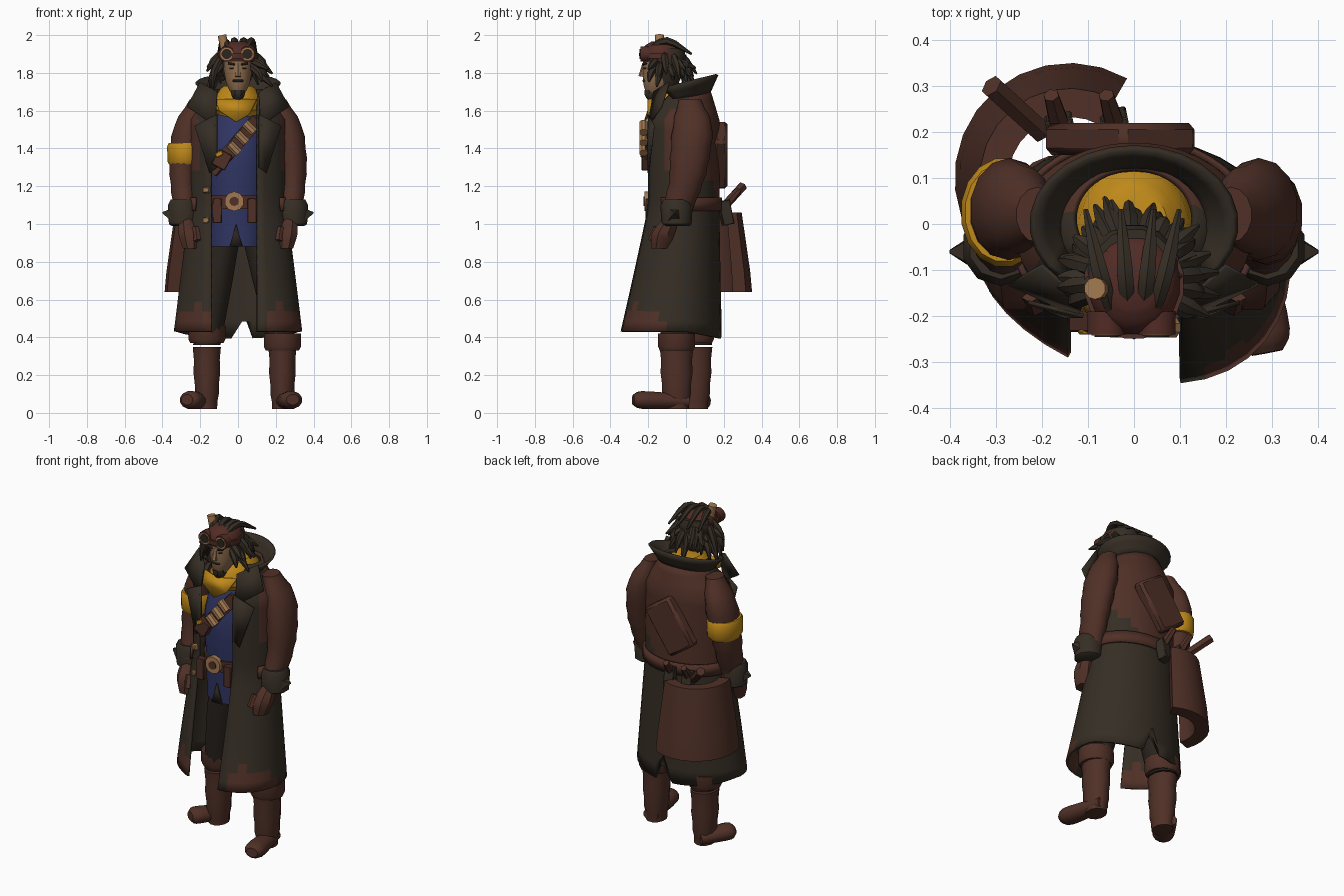
import bpy, bmesh, math, random
from mathutils import Vector

cube = bpy.data.objects.get("Cube")
if cube:
    bpy.data.objects.remove(cube, do_unlink=True)
random.seed(4)
made = []


def material(name, *rgb):
    mat = bpy.data.materials.new(name)
    mat.use_nodes = True
    mat.diffuse_color = (*rgb, 1)
    mat.node_tree.nodes["Principled BSDF"].inputs["Base Color"].default_value = (*rgb, 1)
    mat.node_tree.nodes["Principled BSDF"].inputs["Roughness"].default_value = .9
    return mat


LEATHER = material("leather brown", .08, .03, .02)
DARK = material("dark coat and hair", .036, .027, .018)
YELLOW = material("mustard cloth", .52, .25, .01)
BLUE = material("blue shirt", .03, .036, .125)
SKIN = material("skin", .27, .15, .075)
TAN = material("tan brass", .36, .19, .08)
BLACK = material("dark trousers", .024, .018, .013)
RED = material("red headwrap", .085, .024, .018)


def add(name, bm, *mats):
    bmesh.ops.recalc_face_normals(bm, faces=bm.faces)
    mesh = bpy.data.meshes.new(name)
    bm.to_mesh(mesh)
    bm.free()
    for mat in mats:
        mesh.materials.append(mat)
    ob = bpy.data.objects.new(name, mesh)
    bpy.context.collection.objects.link(ob)
    made.append(ob)
    return ob


def thicken(ob, amount):
    mod = ob.modifiers.new("thickness", "SOLIDIFY")
    mod.thickness, mod.offset = amount, 0


def skin_rings(bm, rings, closed=True):
    rows = [[bm.verts.new(p) for p in ring] for ring in rings]
    count = len(rows[0])
    for low, high in zip(rows, rows[1:]):
        for i in range(count if closed else count - 1):
            j = (i + 1) % count
            bm.faces.new((low[i], low[j], high[j], high[i]))
    if closed:
        bm.faces.new(rows[0])
        bm.faces.new(rows[-1])


def smooth_path(points, steps):
    """Curve through points of x, y, z and radius."""
    keys = [Vector(p) for p in points]
    keys = [keys[0] * 2 - keys[1]] + keys + [keys[-1] * 2 - keys[-2]]
    path = []
    for a, b, c, d in zip(keys, keys[1:], keys[2:], keys[3:]):
        for t in (s / steps for s in range(steps)):
            path.append(b + (c - a) * t / 2 + (a * 2 - b * 5 + c * 4 - d) * t**2 / 2
                        + (b * 3 - a - c * 3 + d) * t**3 / 2)
    return path + [keys[-2]]


def tube(name, mat, points, deep=1, sides=12, flat=False, steps=3, wrinkle=0):
    path = smooth_path(points, steps)
    centres = [p.to_3d() for p in path]
    whole = (centres[-1] - centres[0]).normalized()
    guide = Vector((0, 0, 1)) if abs(whole.z) < .85 else Vector((0, 1, 0))
    rings = []
    for i, (centre, point) in enumerate(zip(centres, path)):
        along = centres[min(i + 1, len(path) - 1)] - centres[max(i - 1, 0)]
        across = Vector((1, 0, 0)) if flat else along.cross(guide).normalized()
        up = Vector((0, 1, 0)) if flat else across.cross(along).normalized()
        radius = max(point.w, .003) * (1 + wrinkle * (-1) ** i)
        turns = [math.tau * (k + .5) / sides for k in range(sides)]
        rings.append([centre + radius * (across * math.cos(a) + up * deep * math.sin(a)) for a in turns])
    bm = bmesh.new()
    skin_rings(bm, rings)
    return add(name, bm, mat)


def column(name, mat, x, y, rings, deep=1, sides=16, **options):
    return tube(name, mat, [(x, y, z, r) for z, r in rings], deep, sides, flat=True, **options)


def rod(name, mat, start, end, radius, sides=10, tip=1):
    return tube(name, mat, [(*start, radius), (*end, radius * tip)], sides=sides, steps=1)


def box(name, mat, at, size, turn=(0, 0, 0), bevel=.004):
    bm = bmesh.new()
    bmesh.ops.create_cube(bm, size=1)
    bmesh.ops.scale(bm, vec=size, verts=bm.verts)
    ob = add(name, bm, mat)
    ob.location, ob.rotation_euler = at, turn
    mod = ob.modifiers.new("bevel", "BEVEL")
    mod.width, mod.segments = bevel, 1


def plate(name, mat, *points):
    bm = bmesh.new()
    bm.faces.new([bm.verts.new(p) for p in points])
    thicken(add(name, bm, mat), .009)


def shell(name, mats, rule, bottom, top, rows, left, right, lift=None, colour=None, columns=32):
    """Cloth wrapped around the back and open in front between left and right."""
    rings = []
    for row in range(rows + 1):
        z = bottom + (top - bottom) * row / rows
        wide, deep, middle = rule(z)
        start = math.asin(min(left / wide, .85))
        end = math.tau - math.asin(min(right / wide, .85))
        ring = []
        for i in range(columns + 1):
            a = start + (end - start) * i / columns
            point = Vector((wide * math.sin(a), middle - deep * math.cos(a), z))
            if lift:
                lift(point, row, i - columns // 2)
            ring.append(point)
        rings.append(ring)
    bm = bmesh.new()
    skin_rings(bm, rings, closed=False)
    if colour:
        for face in bm.faces:
            face.material_index = colour(face.calc_center_median())
    thicken(add(name, bm, *mats), .014)


# Boots and trousers
for side, x, y, toe_x, toe_y, top in (("left", .235, -.05, .29, -.28, .42), ("right", -.165, .05, -.27, -.08, .46)):
    column(side + "_boot_shaft", LEATHER, x, y, [(.02, .055), (.15, .068), (.35, .075)], 1.2, 12, wrinkle=.03)
    column(side + "_boot_cuff", LEATHER, x, y, [(top - .09, .09), (top - .07, .1), (top, .1)], steps=1)
    ankle, toe = Vector((x, y + .06, .06)), Vector((toe_x, toe_y, .07))
    tube(side + "_foot", LEATHER, [(*ankle, .045), (*ankle.lerp(toe, .4), .055),
         (*ankle.lerp(toe, .85), .06), (*toe, .035)], deep=.8)
    tube(side + "_trouser_leg", BLACK, [(x, y, .36, .075), (x * .7, y / 2, .7, .09), (x * .4, 0, 1, .09)], 1.2, flat=True)

# Shirt, belt and buckle
column("shirt", BLUE, 0, -.03, [(.88, .155), (1.1, .16), (1.4, .17), (1.62, .1)], sides=20)
plate("shirt_slit", BLACK, (-.045, -.19, .88), (.025, -.19, .88), (-.01, -.19, 1))
column("belt", LEATHER, 0, -.03, [(1.08, .17), (1.15, .174)], steps=1, sides=20)
rod("belt_buckle", TAN, (-.02, -.19, 1.12), (-.02, -.22, 1.12), .052)
rod("buckle_centre", LEATHER, (-.02, -.2, 1.12), (-.02, -.225, 1.12), .025)
for x in (-.11, .075):
    box("belt_pouch", LEATHER, (x, -.195, 1.07), (.05, .04, .13))

# Bandolier with canisters
tube("bandolier", LEATHER, [(-.14, -.17, 1.28, .02), (-.03, -.205, 1.4, .02), (.1, -.17, 1.55, .02)], 2.5, 4)
box("bandolier_pouch", LEATHER, (-.085, -.21, 1.34), (.08, .05, .09), (0, .5, 0))
box("yellow_tag", YELLOW, (-.1, -.235, 1.37), (.04, .01, .025), (0, -.5, 0))
for i in range(3):
    spot, half = Vector((-.02 + i * .04, -.225, 1.4 + i * .055)), Vector((-.025, 0, .025))
    rod("canister", TAN, spot - half, spot + half, .024, 8)


# Long coat: brown yoke and back, dark skirts, worn patches at the front hem
def coat_ring(z):
    flare, neck = max(0, 1.1 - z), max(0, z - 1.55)
    return .25 + flare / 8 - neck * .75, .19 + flare / 10 - neck / 2, -.02 - flare / 12 + neck / 5


def drape(point, row, from_spine):
    front = max(0, -point.y) * max(0, 1 - point.z)
    point.y -= front * point.x
    if row == 0:
        point.z += .12 if from_spine == 0 else -.2 * max(0, point.y)


def coat_colour(c):
    shoulder = c.z > 1.3 and abs(c.x) > .21
    back = c.y > .03 and c.z > 1.05 + max(0, c.x)
    worn_hem = c.y < -.12 and c.z < .57 - abs(abs(c.x) - .22) / 2 and abs(c.x) > .16
    return 0 if shoulder or back or worn_hem else 1


shell("coat", (LEATHER, DARK), coat_ring, .43, 1.71, 24, .1, .14, drape, coat_colour)


# Raised collar and lapels
def collar_ring(z):
    return .15 + (z - 1.66) * .8, .12 + (z - 1.66) / 2, 0


def collar_lift(point, row, from_spine):
    point.z += point.y / 4


shell("collar", (DARK,), collar_ring, 1.66, 1.75, 3, .15, .15, collar_lift, columns=20)
for s in (-1, 1):
    plate("lapel_upper", DARK, (s * .11, -.17, 1.7), (s * .2, -.09, 1.75), (s * .27, -.13, 1.62), (s * .12, -.2, 1.52))
    plate("lapel_lower", DARK, (s * .11, -.2, 1.58), (s * .23, -.17, 1.52), (s * .15, -.2, 1.27), (s * .11, -.2, 1.3))
for z in (1.02, 1.18):
    box("coat_clasp", TAN, (-.165, -.18, z), (.035, .03, .03), (0, 0, -.5))

# Sleeves, cuffs and fists
for s, side in ((1, "left"), (-1, "right")):
    tube(side + "_sleeve", LEATHER, [(s * .21, .02, 1.66, .045), (s * .26, .035, 1.52, .08), (s * .285, .02, 1.35, .08),
         (s * .29, 0, 1.22, .07), (s * .28, -.05, 1.06, .06)], 1.3, 14, flat=True, wrinkle=.03)
    column(side + "_cuff", DARK, s * .29, -.05, [(.99, .065), (1, .08), (1.1, .085), (1.13, .07)], steps=1, sides=10)
    rod(side + "_cuff_point", DARK, (s * .34, -.06, 1.05), (s * .4, -.06, 1.06), .055, 4, .1)
    tube(side + "_fist", LEATHER, [(s * .275, -.08, 1.03, .04), (s * .26, -.12, .95, .06), (s * .25, -.14, .87, .045)], 1.1, 8, flat=True)
    rod(side + "_thumb", LEATHER, (s * .225, -.15, .98), (s * .215, -.18, .91), .022, 6)
column("armband", YELLOW, -.283, .025, [(1.31, .08), (1.33, .092), (1.41, .094), (1.43, .085)], 1.27, steps=1)

# Scarf
column("scarf", YELLOW, 0, -.02, [(1.57, .11), (1.62, .135), (1.68, .12), (1.73, .08)], 1.22, wrinkle=.02)
plate("scarf_point", YELLOW, (-.12, -.15, 1.66), (0, -.2, 1.66), (.1, -.15, 1.66), (.06, -.2, 1.58), (-.01, -.22, 1.54), (-.1, -.2, 1.6))

# Head and face
tube("head", SKIN, [(0, -.17, 1.68, .03), (0, -.145, 1.75, .065), (0, -.13, 1.86, .077), (0, -.13, 1.92, .07)], 1.28, 16, flat=True)
rod("nose", SKIN, (0, -.22, 1.85), (0, -.233, 1.78), .011, 6, 1.7)
column("beard", DARK, 0, -.18, [(1.645, .012), (1.68, .037), (1.71, .04)], 1.1, 8)
box("moustache", DARK, (0, -.222, 1.758), (.06, .018, .012))
for s in (-1, 1):
    box("eyebrow", DARK, (s * .034, -.22, 1.848), (.04, .016, .012), (0, s * -.15, s * .3))
    box("eye", BLACK, (s * .033, -.217, 1.825), (.024, .009, .009), (0, 0, s * .35), .002)

# Headwrap and hair
column("hair_back", DARK, 0, -.1, [(1.72, .05), (1.8, .085), (1.88, .1), (1.93, .09)])
column("headwrap", RED, 0, -.13, [(1.86, .093), (1.9, .102), (1.94, .085), (1.965, .05)], 1.1)
middle = Vector((0, -.12, 0))
for i in range(34):
    a = math.radians(62 + 7 * i + random.uniform(-6, 6))
    out = Vector((math.sin(a), -math.cos(a), 0))
    root, fall = random.uniform(1.83, 1.93), random.uniform(1.7, 1.83)
    tube("dreadlock", DARK, [(*(middle + out * .07 + Vector((0, 0, root))), .017),
         (*(middle + out * .13 + Vector((0, 0, (root + fall) / 2))), .02),
         (*(middle + out * random.uniform(.14, .19) + Vector((0, 0, fall))), .005)], sides=6, steps=2)
for x in (-.075, -.02, .03, .07):
    tube("crown_lock", DARK, [(x * .6, -.2, 1.925, .014), (x, -.1, 1.97, .02), (x * 1.4, .03, 1.9, .006)], sides=6)

# Goggles pushed up on the forehead
column("goggle_strap", LEATHER, 0, -.13, [(1.875, .108), (1.905, .11)], 1.1, steps=1)
for x in (-.06, .05):
    for part, mat, start, end, radius in (("cup", RED, -.19, -.24, .042), ("rim", TAN, -.235, -.242, .034), ("lens", BLACK, -.238, -.246, .027)):
        rod("goggle_" + part, mat, (x, start, 1.9), (x, end, 1.9), radius, 12)
rod("brass_eyepiece", TAN, (-.07, -.14, 1.93), (-.085, -.14, 2), .024)


# Back pack, back belt and holsters
def belt_ring(z):
    return [size + .014 if size > 0 else size for size in coat_ring(z)]


box("back_pack", LEATHER, (-.03, .185, 1.365), (.2, .07, .31), (0, .6, 0), .015)
shell("back_belt", (LEATHER,), belt_ring, 1.07, 1.14, 1, .24, .24)
for x in (-.16, -.04):
    box("holster", DARK, (x, .21, 1.06), (.06, .06, .13), (.2, 0, .2))
    rod("holster_grip", LEATHER, (x, .21, 1.1), (x - .02, .28, 1.18), .025, 6, .7)
rod("tool_handle", LEATHER, (-.2, .2, 1.09), (-.31, .3, 1.2), .026, 6)

# Curved saddle bag on the right hip, flaring toward its base
hip = Vector((-.14, .1, 0))
sweep = [math.radians(200 - 14 * i) for i in range(11)]
outline = [(a, .25) for a in sweep] + [(a, .17) for a in reversed(sweep)]
bm = bmesh.new()
skin_rings(bm, [[hip + Vector((r * flare * math.cos(a), r * flare * math.sin(a), z)) for a, r in outline]
                for z, flare in ((.64, 1), (.75, .96), (1.06, .78))])
add("saddle_bag", bm, LEATHER)

# Smooth shading with sharp creases kept
for ob in made:
    ob.select_set(True)
bpy.context.view_layer.objects.active = made[0]
bpy.ops.object.shade_smooth_by_angle(angle=math.radians(40))
